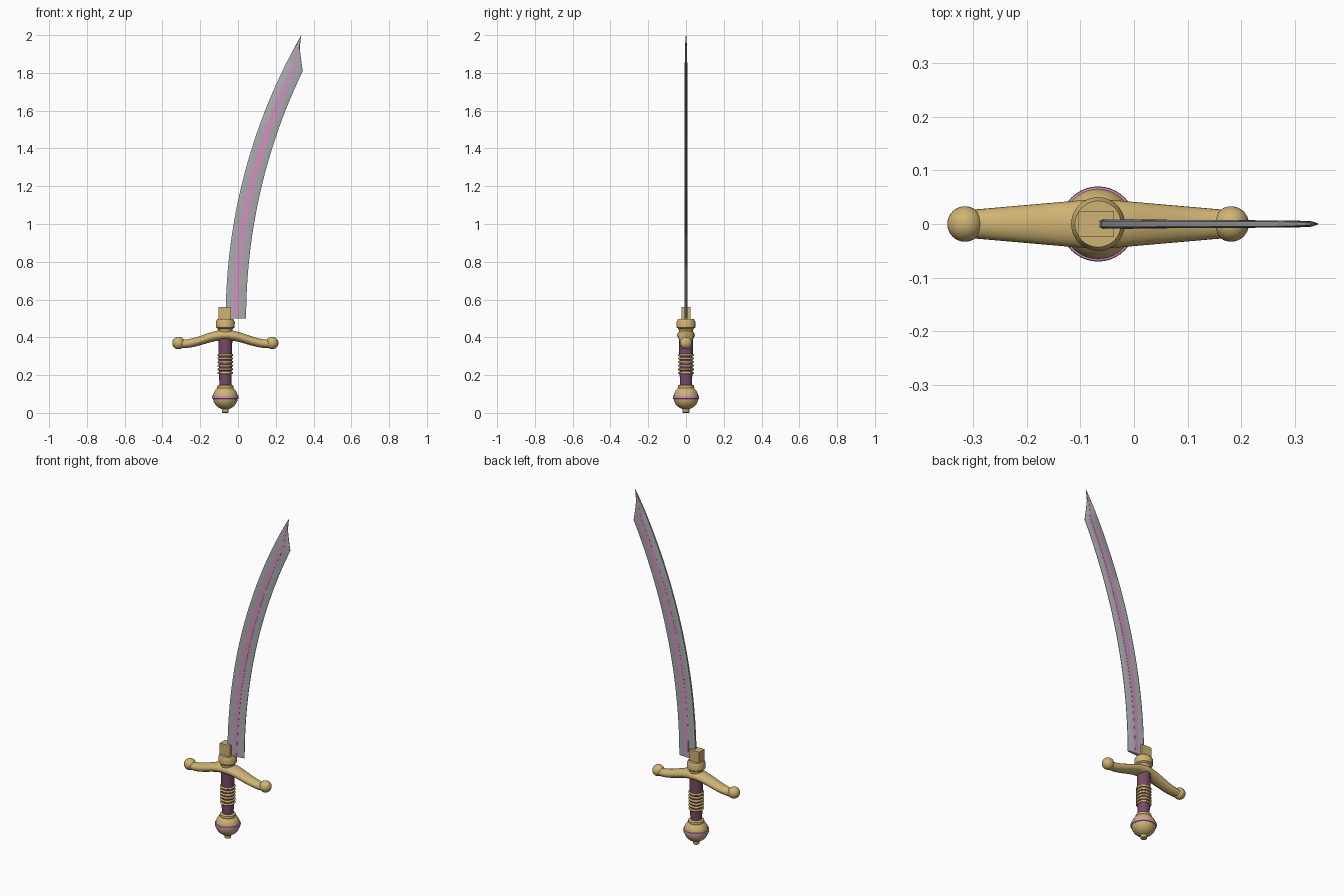
import bpy
import bmesh
from math import sin, cos, pi, sqrt, radians

cube = bpy.data.objects.get("Cube")
if cube:
    bpy.data.objects.remove(cube, do_unlink=True)

CX = -0.067   # hilt axis
SEG = 40


def material(name, rgb):
    m = bpy.data.materials.new(name)
    m.use_nodes = True
    m.diffuse_color = (*rgb, 1)
    m.node_tree.nodes["Principled BSDF"].inputs["Base Color"].default_value = (*rgb, 1)
    return m


gold = material("gold", (0.62, 0.45, 0.17))
leather = material("purple_leather", (0.19, 0.07, 0.14))
pink = material("pink_inlay", (0.66, 0.28, 0.53))
steel = material("steel", (0.42, 0.42, 0.45))


def finish(ob, mat, angle=35):
    ob.data.materials.append(mat)
    bpy.ops.object.select_all(action='DESELECT')
    ob.select_set(True)
    bpy.context.view_layer.objects.active = ob
    bpy.ops.object.shade_smooth_by_angle(angle=radians(angle))
    return ob


def loft(name, rings, mat, angle=35):
    """Skin a list of equal-length closed rings and cap both ends."""
    bm = bmesh.new()
    rows = [[bm.verts.new(p) for p in ring] for ring in rings]
    n = len(rows[0])
    for a, b in zip(rows, rows[1:]):
        for i in range(n):
            j = (i + 1) % n
            bm.faces.new((a[i], a[j], b[j], b[i]))
    bm.faces.new(rows[0])
    bm.faces.new(rows[-1])
    bmesh.ops.recalc_face_normals(bm, faces=bm.faces)
    me = bpy.data.meshes.new(name)
    bm.to_mesh(me)
    bm.free()
    ob = bpy.data.objects.new(name, me)
    bpy.context.collection.objects.link(ob)
    return finish(ob, mat, angle)


def lathe(name, profile, mat):
    """Turn (radius, height) pairs around the hilt axis."""
    return loft(name, [[(CX + r * cos(2 * pi * i / SEG), r * sin(2 * pi * i / SEG), z)
                        for i in range(SEG)] for r, z in profile], mat)


# Pommel: ball with end button, neck ring and inlaid band
ball = [(0.066 * cos(a), 0.082 + 0.064 * sin(a))
        for a in [radians(-74 + 8 * k) for k in range(18)]]
lathe("pommel", [(0.014, 0), (0.018, 0.004), (0.018, 0.018)] + ball, gold)
lathe("pommel_band", [(0.062, 0.073), (0.069, 0.075), (0.070, 0.083),
                      (0.069, 0.091), (0.062, 0.093)], pink)
lathe("pommel_collar", [(0.034, 0.125), (0.042, 0.129), (0.044, 0.136),
                        (0.042, 0.144), (0.033, 0.15)], gold)

# Grip with wire rings
lathe("grip", [(0.031, 0.14), (0.033, 0.19), (0.035, 0.26), (0.036, 0.33),
               (0.037, 0.4)], leather)
for k in range(6):
    bpy.ops.mesh.primitive_torus_add(location=(CX, 0, 0.212 + 0.019 * k),
                                     major_radius=0.036, minor_radius=0.006,
                                     major_segments=SEG, minor_segments=10)
    wire = bpy.context.object
    wire.name = f"grip_ring_{k + 1}"
    finish(wire, gold, 60)

# Crossguard: drooping bar, widest at the middle
bar = []
for k in range(-16, 17):
    s = k / 16
    w = abs(s)
    zc = 0.365 + 0.047 * (0.5 + 0.5 * cos(pi * w))
    half_y, half_z = 0.047 - 0.020 * w, 0.028 - 0.006 * w
    bar.append([(CX + 0.23 * s, half_y * cos(2 * pi * i / 24),
                 zc + half_z * sin(2 * pi * i / 24)) for i in range(24)])
loft("crossguard", bar, gold, 50)
for side, sign in (("right", -1), ("left", 1)):
    bpy.ops.mesh.primitive_uv_sphere_add(segments=32, ring_count=16, radius=0.033,
                                         location=(CX + sign * 0.248, 0, 0.37))
    tip = bpy.context.object
    tip.name = "guard_ball_" + side
    finish(tip, gold, 60)

# Flared collar and square block holding the blade
lathe("blade_collar", [(0.036, 0.42), (0.039, 0.445), (0.049, 0.452),
                       (0.050, 0.482), (0.043, 0.496)], gold)
bpy.ops.mesh.primitive_cube_add(size=1, location=(CX - 0.003, 0, 0.523))
block = bpy.context.object
block.name = "blade_block"
block.scale = (0.066, 0.048, 0.076)
finish(block, gold)


# Blade: spine and edge follow the same arc, ending in a clipped point
def arc(z):
    return 3.01 - sqrt(3.01 ** 2 - (z - 0.5) ** 2)


ROWS = 36
stations = []   # (spine point, edge point, thickness factor)
for k in range(ROWS + 1):
    t = k / ROWS
    zs, ze = 0.5 + 1.35 * t, 0.5 + 1.31 * t
    stations.append(((-0.065 + arc(zs), zs), (0.043 + arc(ze), ze), 1 - 0.25 * t))
for zs, edge, f in ((1.90, (0.334, 1.87), 0.65), (1.95, (0.327, 1.93), 0.5),
                    (1.985, (0.331, 1.972), 0.3), (1.998, (0.3352, 1.997), 0.1)):
    stations.append(((-0.065 + arc(zs), zs), edge, f))


def blade_ring(station, section):
    (sx, sz), (ex, ez), f = station
    pts = [(sx + (ex - sx) * u, -h * f, sz + (ez - sz) * u) for u, h in section]
    return pts + [(x, -y, z) for x, y, z in reversed(pts)]


loft("blade", [blade_ring(s, [(0, 0.006), (0.07, 0.009), (0.85, 0.007), (1, 0.0015)])
               for s in stations], steel, 20)

# Coloured inlay down the middle of both blade faces, narrow at its ends
inlay = []
last = len(stations) - 3
for k, s in enumerate(stations[:-2]):
    half = 0.07 + 0.07 * sin(pi * k / last) ** 0.5 if 0 < k < last else 0.07
    inlay.append(blade_ring(s, [(0.5 - half, 0.0089), (0.5 + half, 0.0089)]))
loft("blade_inlay", inlay, pink, 20)
